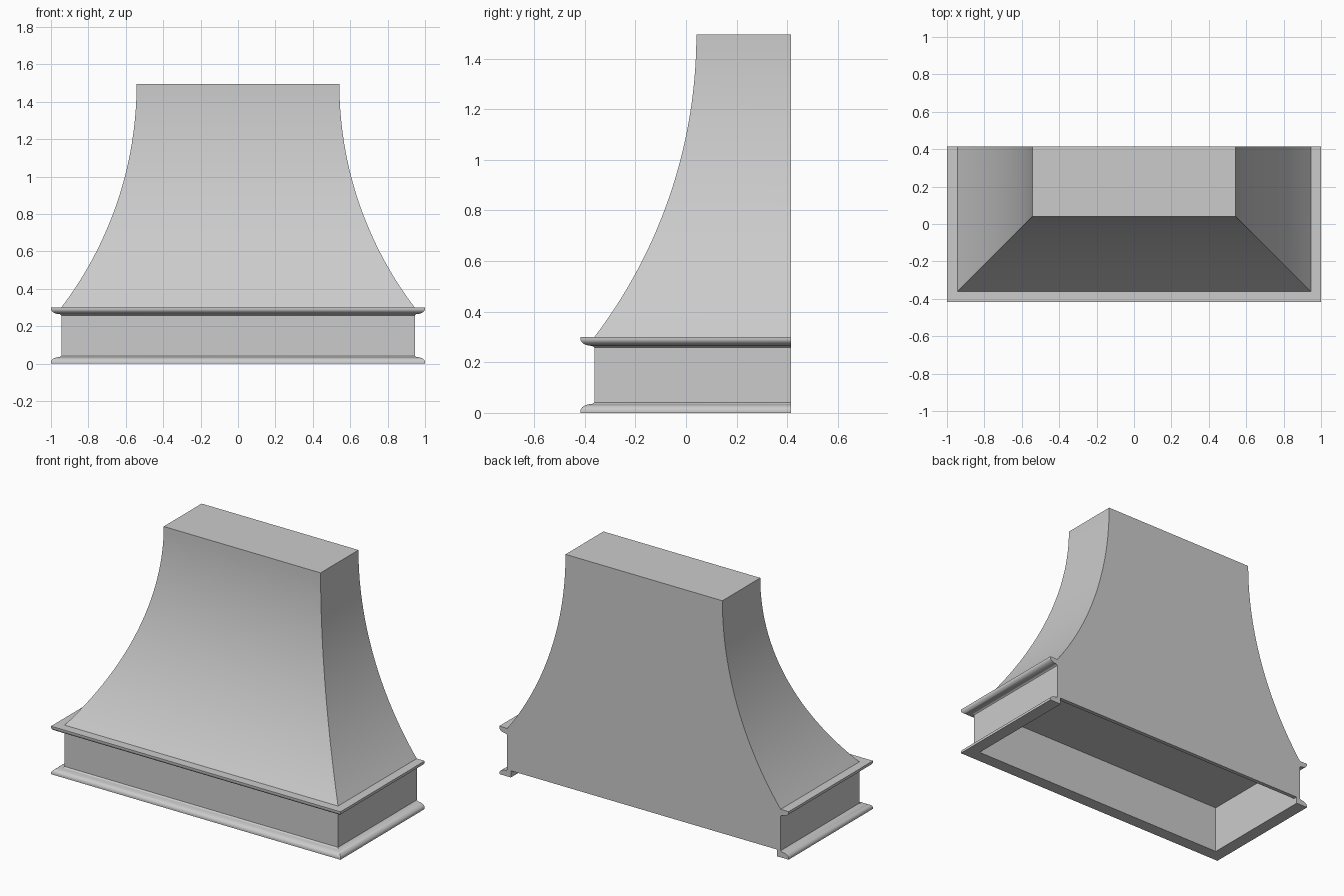
import bpy, bmesh, math

cube = bpy.data.objects.get("Cube")
if cube:
    bpy.data.objects.remove(cube, do_unlink=True)

grey = bpy.data.materials.new("plain_grey")
grey.use_nodes = True
GREY = (0.6, 0.6, 0.6, 1)
grey.diffuse_color = GREY
grey.node_tree.nodes["Principled BSDF"].inputs["Base Color"].default_value = GREY

HALF_W, FRONT, BACK = 0.945, -0.362, 0.415   # outer faces of the band
WALL = 0.025
BAND_BOTTOM, BAND_TOP, TOP = 0.042, 0.3, 1.495


def finish(name, bm):
    bmesh.ops.recalc_face_normals(bm, faces=bm.faces)
    mesh = bpy.data.meshes.new(name)
    bm.to_mesh(mesh)
    bm.free()
    mesh.materials.append(grey)
    obj = bpy.data.objects.new(name, mesh)
    bpy.context.collection.objects.link(obj)
    bpy.ops.object.select_all(action='DESELECT')
    obj.select_set(True)
    bpy.context.view_layer.objects.active = obj
    bpy.ops.object.shade_smooth_by_angle(angle=math.radians(28))
    return obj


def outline(bm, offset, z, back=BACK):
    """Four plan corners, from back left round the front to back right."""
    w, f = HALF_W + offset, FRONT - offset
    return [bm.verts.new(p) for p in
            ((w, back, z), (w, f, z), (-w, f, z), (-w, back, z))]


# Hood body: hollow band below, flared chimney above, open underneath
def hood_body():
    bm = bmesh.new()
    inner_back = BACK - WALL
    rings = [outline(bm, -WALL, BAND_TOP, inner_back),
             outline(bm, -WALL, BAND_BOTTOM, inner_back),
             outline(bm, 0, BAND_BOTTOM)]
    height, inset, steps = TOP - BAND_TOP, 0.403, 28
    radius = (height ** 2 + inset ** 2) / (2 * inset)
    sweep = math.asin(height / radius)
    for i in range(steps + 1):
        a = sweep * (1 - i / steps)
        rings.append(outline(bm, radius * (1 - math.cos(a)) - inset,
                             TOP - radius * math.sin(a)))
    for low, high in zip(rings, rings[1:]):
        for i in range(4):
            j = (i + 1) % 4
            bm.faces.new((low[i], low[j], high[j], high[i]))
    bm.faces.new(rings[0])     # ceiling of the cavity
    bm.faces.new(rings[-1])    # flat top
    return finish("hood_body", bm)


# Moulding: a profile swept round both sides and the front
def moulding(name, profile):
    bm = bmesh.new()
    rings = [outline(bm, d, z) for d, z in profile]
    for a, b in zip(rings, rings[1:] + rings[:1]):
        for i in range(3):
            bm.faces.new((a[i], a[i + 1], b[i + 1], b[i]))
    for end in (0, 3):
        bm.faces.new([r[end] for r in rings])
    return finish(name, bm)


# Rounded nose shared by both mouldings, as (outset, height from flat side)
nose = [(0.055, 0), (0.055, 0.008)]
for i in range(1, 9):
    a = math.pi / 2 * i / 8
    nose.append((0.01 + 0.045 * math.cos(a), 0.008 + 0.027 * math.sin(a)))
nose += [(0.006, 0.037), (0, BAND_BOTTOM)]

hood_body()
moulding("bottom_moulding", [(-WALL, 0)] + nose + [(-WALL, BAND_BOTTOM)])
moulding("top_moulding", [(0, BAND_TOP)] + [(d, BAND_TOP - h) for d, h in nose])
